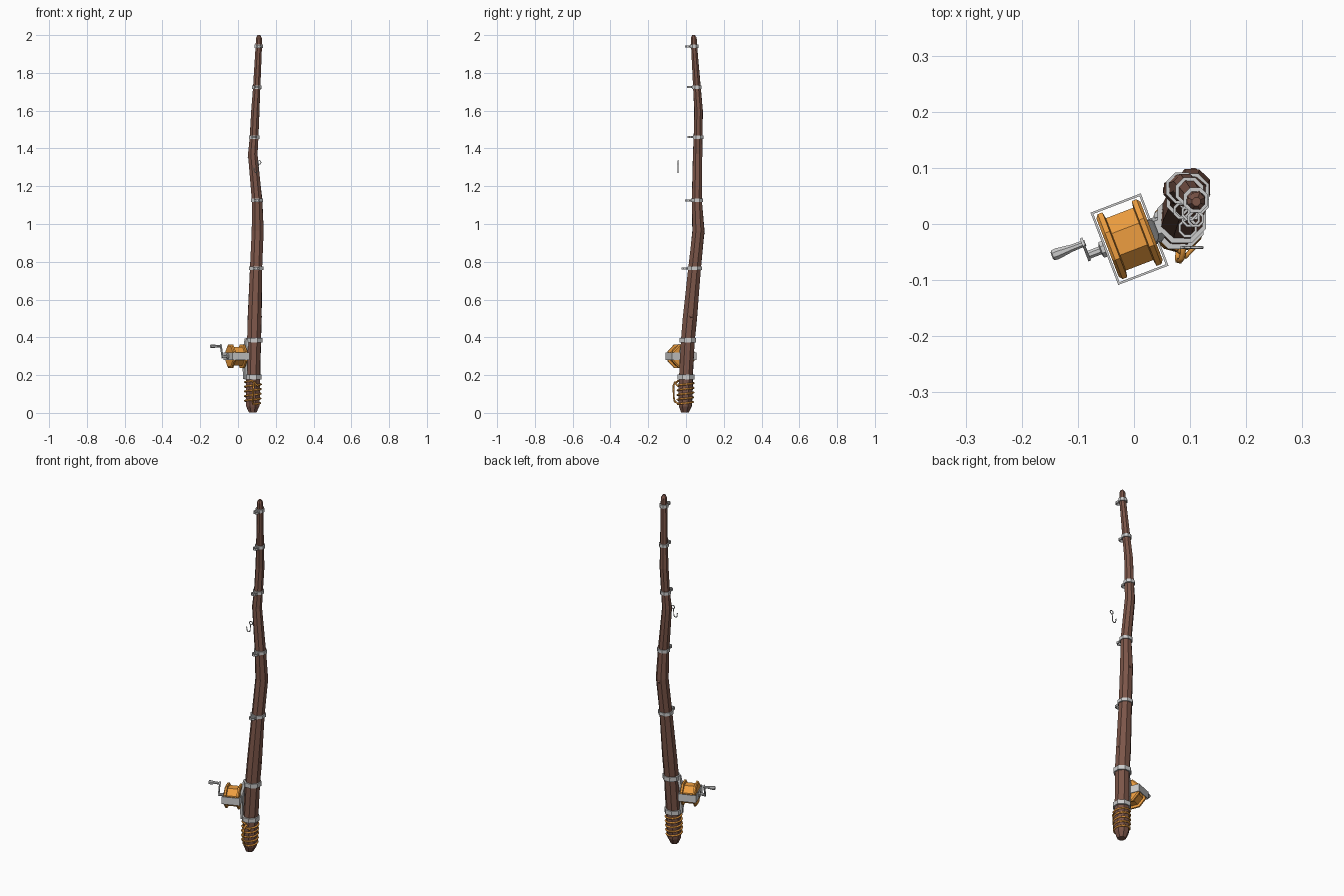
import bpy, bmesh, random
from math import sin, cos, pi, radians
from mathutils import Vector, Matrix

if "Cube" in bpy.data.objects:
    bpy.data.objects.remove(bpy.data.objects["Cube"])

random.seed(4)


def material(name, rgb):
    m = bpy.data.materials.new(name)
    m.diffuse_color = (*rgb, 1)
    m.use_nodes = True
    m.node_tree.nodes["Principled BSDF"].inputs["Base Color"].default_value = m.diffuse_color
    return m


WOOD = material("wood", (0.20, 0.092, 0.066))
ORANGE = material("orange", (0.85, 0.34, 0.05))


def finish(name, bm, mat):
    bmesh.ops.recalc_face_normals(bm, faces=bm.faces)
    me = bpy.data.meshes.new(name)
    bm.to_mesh(me)
    bm.free()
    ob = bpy.data.objects.new(name, me)
    bpy.context.collection.objects.link(ob)
    if mat:
        me.materials.append(mat)
    return ob


def loft(name, rings, mat=None, closed=False):
    """Bridge equal-sized point rings; cap the ends or close into a band."""
    bm = bmesh.new()
    vs = [[bm.verts.new(p) for p in r] for r in rings]
    n = len(vs[0])
    pairs = list(zip(vs, vs[1:])) + ([(vs[-1], vs[0])] if closed else [])
    for a, b in pairs:
        for i in range(n):
            j = (i + 1) % n
            bm.faces.new((a[i], a[j], b[j], b[i]))
    if not closed:
        bm.faces.new(vs[0][::-1])
        bm.faces.new(vs[-1])
    return finish(name, bm, mat)


def lathe(name, profile, origin, axis=(0, 0, 1), sides=8, mat=None, closed=False):
    """Profile of (radius, distance along axis)."""
    axis = Vector(axis).normalized()
    up = Vector((0, 0, 1)) if abs(axis.z) < 0.9 else Vector((1, 0, 0))
    a = (up - axis * up.dot(axis)).normalized()
    b = axis.cross(a)
    rings = [[Vector(origin) + axis * h + r * (a * cos(t) + b * sin(t))
              for t in [2 * pi * (i + .5) / sides for i in range(sides)]]
             for r, h in profile]
    return loft(name, rings, mat, closed)


def band(name, origin, r_out, r_in, h, sides=8):
    return lathe(name, [(r_in, -h/2), (r_out, -h/2), (r_out, h/2), (r_in, h/2)],
                 origin, sides=sides, closed=True)


def box(name, centre, size, rot=None, mat=None):
    """Box whose local axes are the columns of rot."""
    bm = bmesh.new()
    bmesh.ops.create_cube(bm, size=1)
    m = Matrix.Translation(centre) @ (rot or Matrix()).to_4x4() @ Matrix.Diagonal((*size, 1))
    bmesh.ops.transform(bm, matrix=m, verts=bm.verts)
    return finish(name, bm, mat)


def wire(name, pts, r, mat=None, cyclic=False):
    cu = bpy.data.curves.new(name, 'CURVE')
    cu.dimensions = '3D'
    cu.bevel_depth = r
    cu.bevel_resolution = 1
    cu.use_fill_caps = True
    sp = cu.splines.new('POLY')
    sp.points.add(len(pts) - 1)
    for p, q in zip(sp.points, pts):
        p.co = (*q, 1)
    sp.use_cyclic_u = cyclic
    ob = bpy.data.objects.new(name, cu)
    bpy.context.collection.objects.link(ob)
    if mat:
        cu.materials.append(mat)


# Crooked wooden pole: (x, y, z, radius)
POLE = [(.077, -.005, .003, .022), (.077, -.004, .035, .037), (.078, -.003, .10, .040),
        (.080, 0, .20, .039), (.085, .010, .385, .038), (.088, .021, .50, .040),
        (.096, .046, .765, .035), (.104, .066, .965, .034), (.101, .058, 1.125, .029),
        (.078, .062, 1.37, .026), (.085, .064, 1.46, .024), (.092, .067, 1.60, .024),
        (.099, .058, 1.725, .021), (.110, .043, 1.94, .018), (.111, .041, 1.985, .016),
        (.111, .040, 2.0, .008)]


def pole_at(z):
    for p, q in zip(POLE, POLE[1:]):
        if p[2] <= z <= q[2]:
            t = (z - p[2]) / (q[2] - p[2])
            return [u + (v - u) * t for u, v in zip(p, q)]


rings = []
for x, y, z, r in POLE:
    ring = []
    for i in range(8):
        t = 2 * pi * (i + .5) / 8
        k = r * random.uniform(.96, 1.06)
        ring.append((x + k * cos(t), y + k * sin(t), z))
    rings.append(ring)
loft("pole", rings, WOOD)

# Small branch knots
for z, ang in [(.51, 10), (.955, 85), (1.36, 185)]:
    x, y, _, r = pole_at(z)
    d = Vector((cos(radians(ang)), sin(radians(ang)), .5))
    lathe("knot", [(.017, r * .5), (.008, r * 1.04)], (x, y, z - .015), d, 6, WOOD)

# Metal bands with line guides in front of the pole
for z in (.765, 1.125, 1.46, 1.725, 1.94):
    x, y, _, r = pole_at(z)
    band("guide_band", (x, y, z), r + .006, r - .004, .018)
    e = .018 if z < 1.3 else .016
    band("guide_eye", (x, y - r - e, z), e, e - .005, .012)

# Reel clamps
for z in (.19, .385):
    x, y, _, r = pole_at(z)
    band("reel_clamp", (x, y, z), r + .009, r - .004, .024)

# Reel frame axes: u along the spool, v toward the front
a = radians(21)
U, V, Z = Vector((cos(a), sin(a), 0)), Vector((sin(a), -cos(a), 0)), Vector((0, 0, 1))
ROT = Matrix((U, -V, Z)).transposed()
C = Vector((-.008, -.027, .30))

# Octagonal spool with wound line
lathe("spool", [(.060, -.042), (.067, -.037), (.067, -.028), (.054, -.026), (.054, .026),
                (.067, .028), (.067, .037), (.060, .042)], C, U, 8, ORANGE)

# Rectangular frame strap around the spool
for s in (-1, 1):
    box("frame_end", C + U * s * .046, (.004, .138, .042), ROT)
    box("frame_side", C + V * s * .067, (.092, .004, .042), ROT)

# Reel foot along the pole
foot = []
for z, off, w in [(.18, .044, .012), (.225, .046, .018), (.27, .050, .022),
                  (.33, .050, .022), (.365, .044, .018), (.395, .042, .012)]:
    x, y, _, _ = pole_at(z)
    c = Vector((x, y, z)) - U * off
    foot.append([c + U * su * .007 + V * sv * w
                 for su, sv in ((-1, -1), (1, -1), (1, 1), (-1, 1))])
loft("reel_foot", foot)

# Crank: shaft, arm and grip
hub = C - U * .046
lathe("crank_shaft", [(.016, 0), (.016, .008), (.008, .010), (.008, .036)], hub, -U, 8)
p0, p1 = hub - U * .034, hub - U * .034 - V * .022 + Z * .053
along = (p1 - p0).normalized()
arm_rot = Matrix((U, along.cross(U), along)).transposed()
box("crank_arm", (p0 + p1) / 2, (.005, .016, (p1 - p0).length + .018), arm_rot)
lathe("crank_grip", [(.006, -.004), (.007, .022), (.011, .050), (.010, .058), (.006, .060)],
      p1, -U, 8)

# Cord wound around the handle
cord = []
N = 5 * 12
for i in range(N + 1):
    x, y, z, r = pole_at(.045 + .125 * i / N)
    t = -pi / 2 + 2 * pi * i / 12
    cord.append((x + (r + .003) * cos(t), y + (r + .003) * sin(t), z))
wire("handle_cord", cord, .005, ORANGE)

# Loose cord loop in front of the handle
wire("cord_loop", [(.088, -.042, .165), (.086, -.060, .162), (.082, -.066, .145),
                   (.078, -.065, .085), (.078, -.060, .060), (.080, -.042, .050)], .005, ORANGE)
wire("cord_tail", [(.076, -.044, .165), (.092, -.058, .155), (.108, -.040, .140)], .0045, ORANGE)

# Hanging hook: eye, shank, bend and barb
HY = -.042
wire("hook_eye", [(.112 + .010 * cos(t), HY, 1.326 + .010 * sin(t))
                  for t in [2 * pi * i / 8 for i in range(8)]], .0025, cyclic=True)
bend = [(.096 + .011 * cos(t), HY, 1.285 + .013 * sin(t))
        for t in [-pi * i / 6 for i in range(7)]]
wire("hook", [(.109, HY, 1.317), (.107, HY, 1.30)] + bend
     + [(.083, HY, 1.298), (.088, HY, 1.290)], .0025)
